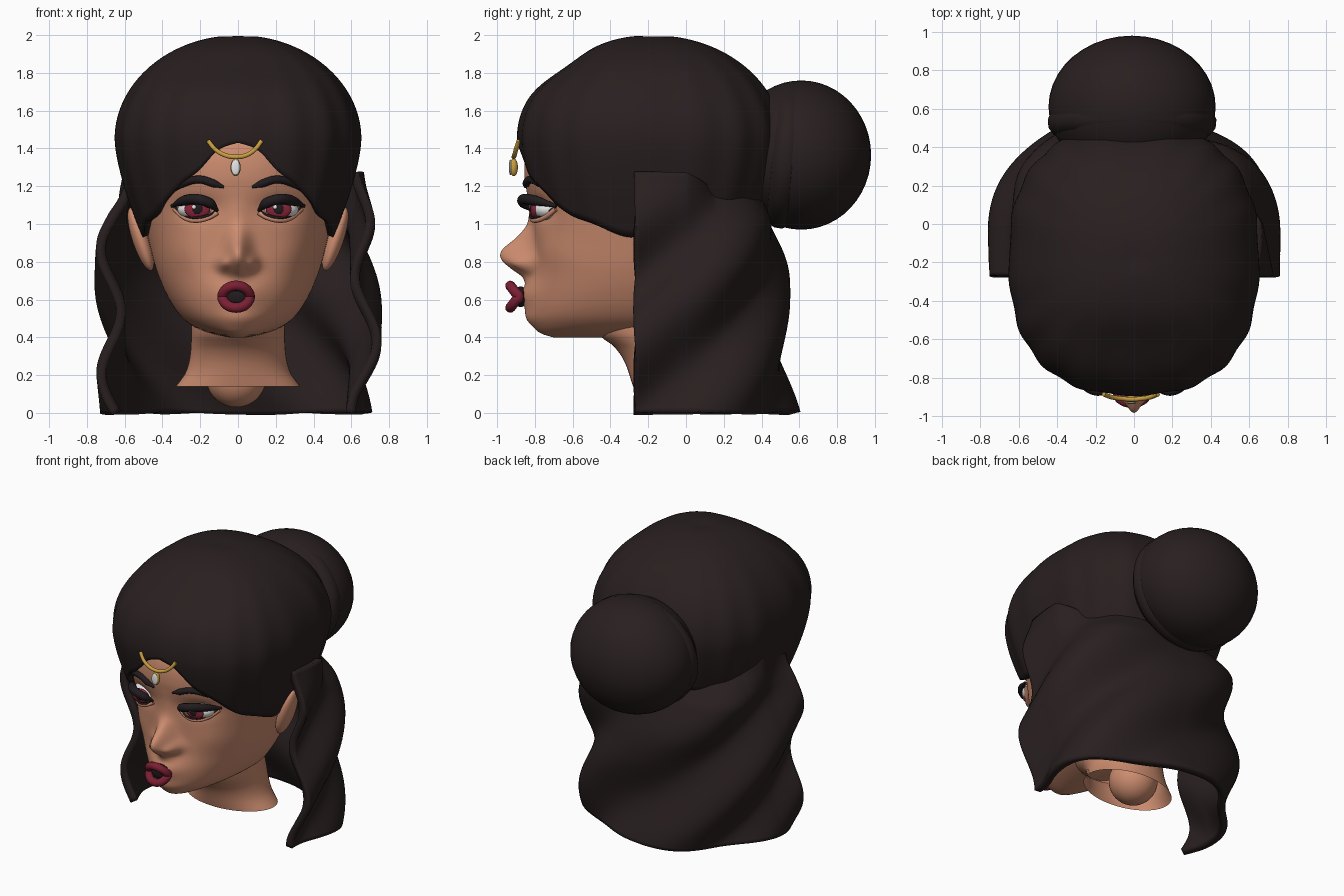
import bpy, bmesh, math
from math import sin, cos, pi, exp, sqrt
from mathutils import Matrix

if "Cube" in bpy.data.objects:
    bpy.data.objects.remove(bpy.data.objects["Cube"])


def material(name, *rgb):
    m = bpy.data.materials.new(name)
    m.use_nodes = True
    m.diffuse_color = (*rgb, 1)
    m.node_tree.nodes["Principled BSDF"].inputs["Base Color"].default_value = (*rgb, 1)
    return m


HAIR = material("dark brown hair", .022, .014, .014)
SKIN = material("warm skin", .61, .265, .16)
LIPS = material("wine lips", .2, .014, .033)
LASH = material("lash black", .015, .011, .013)
GOLD = material("gold", .58, .34, .05)
WHITE = material("white", .8, .8, .8)
IRIS = material("red iris", .25, .018, .04)


def ease(keys, t):
    """Smooth curve through (position, value) keys."""
    if t <= keys[0][0]:
        return keys[0][1]
    if t >= keys[-1][0]:
        return keys[-1][1]
    i = max(k for k in range(len(keys) - 1) if keys[k][0] <= t)

    def slope(k):
        a, b = keys[max(k - 1, 0)], keys[min(k + 1, len(keys) - 1)]
        return (b[1] - a[1]) / (b[0] - a[0])
    (t0, v0), (t1, v1) = keys[i], keys[i + 1]
    d = t1 - t0
    u = (t - t0) / d
    return (v0 * (1 + 2 * u) * (1 - u) ** 2 + v1 * u * u * (3 - 2 * u)
            + d * u * (1 - u) * (slope(i) * (1 - u) - slope(i + 1) * u))


def spow(v, p):
    return math.copysign(abs(v) ** p, v)


def finish(name, bm, mat):
    bmesh.ops.remove_doubles(bm, verts=bm.verts, dist=1e-5)
    bmesh.ops.recalc_face_normals(bm, faces=bm.faces)
    me = bpy.data.meshes.new(name)
    bm.to_mesh(me)
    bm.free()
    me.materials.append(mat)
    me.shade_smooth()
    ob = bpy.data.objects.new(name, me)
    bpy.context.collection.objects.link(ob)
    return ob


def loft(name, rings, mat, closed=True, caps=False):
    bm = bmesh.new()
    rows = [[bm.verts.new(p) for p in r] for r in rings]
    n = len(rows[0])
    for a, b in zip(rows, rows[1:]):
        for i in range(n if closed else n - 1):
            j = (i + 1) % n
            bm.faces.new((a[i], a[j], b[j], b[i]))
    if caps:
        bm.faces.new(rows[0])
        bm.faces.new(rows[-1])
    return finish(name, bm, mat)


def ball(name, loc, radii, mat, tilt=0):
    bm = bmesh.new()
    m = Matrix.Translation(loc) @ Matrix.Rotation(tilt, 4, 'Y') @ Matrix.Diagonal((*radii, 1))
    bmesh.ops.create_uvsphere(bm, u_segments=40, v_segments=24, radius=1, matrix=m)
    return finish(name, bm, mat)


def tube(name, pts, r, mat, closed=False, taper=False):
    """Round tube along a smooth path, optionally thinning at its ends."""
    cu = bpy.data.curves.new(name, 'CURVE')
    cu.dimensions = '3D'
    cu.bevel_depth = r
    cu.bevel_resolution = 4
    cu.use_fill_caps = True
    sp = cu.splines.new('BEZIER')
    sp.bezier_points.add(len(pts) - 1)
    sp.use_cyclic_u = closed
    for i, (bp, p) in enumerate(zip(sp.bezier_points, pts)):
        bp.co = p
        bp.handle_left_type = bp.handle_right_type = 'AUTO'
        bp.radius = .3 if taper and i in (0, len(pts) - 1) else 1
    ob = bpy.data.objects.new(name, cu)
    bpy.context.collection.objects.link(ob)
    cu.materials.append(mat)
    bpy.ops.object.select_all(action='DESELECT')
    ob.select_set(True)
    bpy.context.view_layer.objects.active = ob
    bpy.ops.object.convert(target='MESH')
    bpy.context.object.data.shade_smooth()


# Head: stacked superellipse rings with soft bumps for the features
N = 2.2
WIDTH = [(.4, .06), (.42, .15), (.46, .24), (.52, .31), (.62, .375), (.75, .43), (.9, .47),
         (1.08, .51), (1.25, .53), (1.4, .52), (1.55, .47), (1.7, .35)]
FRONT = [(.4, .5), (.42, .56), (.46, .59), (.52, .615), (.62, .615), (.75, .605), (.9, .605),
         (1.08, .62), (1.25, .655), (1.4, .64), (1.55, .56), (1.7, .4)]
BACK = [(.4, .05), (.5, .18), (.62, .3), (.75, .4), (.95, .48), (1.5, .48), (1.7, .35)]
NOSE = [(.68, 0), (.72, .04), (.76, .11), (.81, .172), (.86, .172), (.93, .09), (1, .03), (1.1, .01), (1.2, 0)]


def bump(x, z, cx, cz, sx, sz):
    return exp(-((x - cx) / sx) ** 2 - ((z - cz) / sz) ** 2)


def features(x, z):
    ax = abs(x)
    nose_w = .058 + .022 * bump(0, z, 0, .79, 1, .06)
    return (ease(NOSE, z) * exp(-(x / nose_w) ** 2)
            + .04 * bump(ax, z, .075, .79, .03, .035)
            + .055 * bump(x, z, 0, .63, .13, .09)
            + .03 * bump(x, z, 0, .49, .12, .06)
            - .035 * bump(ax, z, .22, 1.08, .1, .06)
            + .015 * bump(ax, z, .3, .85, .1, .1))


def face_y(x, z):
    side = max(0, 1 - (abs(x) / ease(WIDTH, z)) ** N)
    return -.2 - ease(FRONT, z) * side ** (1 / N) - features(x, z)


rings = []
for i in range(101):
    z = .4 + 1.3 * i / 100
    ring = []
    for k in range(160):
        u = 2 * pi * k / 160 - pi
        a = u - .5 * sin(u)
        x = ease(WIDTH, z) * spow(sin(a), 2 / N)
        y = face_y(x, z) if cos(a) > 0 else -.2 + ease(BACK, z) * abs(cos(a)) ** (2 / N)
        ring.append((x, y, z))
    rings.append(ring)
loft("head", rings, SKIN, caps=True)

# Neck, open below, with a rounded plug inside it
rings = []
for i in range(17):
    z = .14 + .5 * i / 16
    w = ease([(.14, .33), (.22, .275), (.35, .25), (.64, .25)], z)
    f = ease([(.14, -.28), (.28, -.33), (.36, -.39), (.42, -.47), (.64, -.5)], z)
    rings.append([(w * sin(t), (f + .15) / 2 - (.15 - f) / 2 * cos(t), z)
                  for t in (2 * pi * k / 48 for k in range(48))])
loft("neck", rings, SKIN)
ball("neck_plug", (-.01, -.02, .19), (.16, .16, .16), SKIN)

# Hair cap: dome whose lower edge follows the hairline
HAIRLINE = [(0, 1.43), (6, 1.39), (15, 1.28), (25, 1.21), (40, 1.1), (50, 1.04), (63, 1),
            (81, .93), (90, .96), (105, 1.08), (120, 1.1), (180, 1.07)]
rings = []
for i in range(41):
    ring = []
    for k in range(192):
        a = 2 * pi * k / 192 - pi
        low = ease(HAIRLINE, abs(math.degrees(a)))
        z = low + (2 - low) * cos(i / 40 * pi / 2)
        f = sqrt(max(0, 1 - ((z - 1.45) / .55) ** 2)) if z > 1.45 else 1 - .6 * (1.45 - z) ** 1.5
        f *= 1 + .008 * cos(17 * a) * min(1, f * f)
        depth = .71 - .085 * bump(0, z, 0, 1.87, 1, .12) * max(0, cos(a)) if cos(a) > 0 else .69
        dip = .01 * exp(-(i / 2) ** 2)
        ring.append((.65 * f * spow(sin(a), .8), -.18 - depth * f * spow(cos(a), .8), z - dip))
    rings.append(ring)
cap = loft("hair_cap", rings, HAIR)
shell = cap.modifiers.new("thickness", 'SOLIDIFY')
shell.thickness, shell.offset = .035, -1

# Long back hair: sheet wrapped around the back, with steep spiral folds
SPREAD = [(0, .65), (.3, .675), (.8, .675), (1, .66), (1.27, .62)]
REACH = [(0, .6), (.3, .55), (.6, .54), (.8, .54), (1, .5), (1.27, .44)]
rings = []
for i in range(57):
    ring = []
    for k in range(141):
        s = k / 70 - 1
        flap = ease([(.58, 0), (.76, 1)], abs(s))
        z = (1.18 + .09 * flap) * i / 56
        fold = cos(2 * pi * (z - .625 + .97 * s) / .7) * ease([(0, 1), (.9, 1), (1.2, .4)], z)
        tuck = .07 * (1 - flap) * ease([(1, 0), (1.18, 1)], z)
        w = ease(SPREAD, z) + .055 * fold - tuck
        if s < 0:
            w -= .05 * ease([(1.05, 0), (1.27, 1)], z)
        t = max(-1, min(1, s / .8)) * pi / 2
        y = -.05 + (ease(REACH, z) + .035 * fold - tuck) * cos(t) ** .9 - max(0, abs(s) - .8) * 1.1
        ring.append((w * spow(sin(t), .9), y, z))
    rings.append(ring)
sheet = loft("back_hair", rings, HAIR, closed=False)
shell = sheet.modifiers.new("thickness", 'SOLIDIFY')
shell.thickness, shell.offset = .05, 0

# Bun with a wrapped strand at its base
ball("bun", (-.01, .61, 1.365), (.435, .37, .395), HAIR)
tube("bun_wrap", [(-.01 + .36 * cos(t), .53 + .03 * sin(t), 1.365 + .31 * sin(t))
                  for t in (2 * pi * k / 12 for k in range(12))], .08, HAIR, closed=True)

# Mouth
tube("lips", [(-.01 + .072 * cos(t), -.885 - .045 * abs(sin(t)), .615 + .058 * sin(t))
              for t in (2 * pi * k / 16 for k in range(16))], .027, LIPS, closed=True)
ball("mouth_opening", (-.01, -.875, .615), (.075, .035, .055), LASH)


def on_face(side, pts, lift, bulge=0):
    n = len(pts) - 1
    return [(side * x, face_y(x, z) - lift - bulge * sin(pi * i / n), z) for i, (x, z) in enumerate(pts)]


# Eyes, brows and ears, one set per side
for side, tag in ((1, "left"), (-1, "right")):
    ball(tag + "_eyeball", (side * .22, -.73, 1.078), (.1, .085, .058), WHITE)
    ball(tag + "_iris", (side * .215, -.8, 1.078), (.068, .022, .05), IRIS)
    ball(tag + "_pupil", (side * .215, -.817, 1.08), (.028, .01, .028), LASH)
    ball(tag + "_glint", (side * .215 - .018, -.824, 1.09), (.011, .006, .011), WHITE)
    tube(tag + "_upper_lash", on_face(side, [(.11, 1.07), (.15, 1.11), (.21, 1.13), (.28, 1.125), (.35, 1.095)],
                                      .012, .078), .028, LASH, taper=True)
    tube(tag + "_lower_lid", on_face(side, [(.11, 1.06), (.16, 1.033), (.22, 1.02), (.28, 1.033), (.335, 1.08)],
                                     .005, .045), .014, SKIN)
    tube(tag + "_lower_lash", on_face(side, [(.115, 1.066), (.16, 1.045), (.22, 1.034), (.28, 1.045), (.335, 1.088)],
                                      .008, .058), .007, LASH)
    tube(tag + "_brow", on_face(side, [(.075, 1.195), (.13, 1.215), (.2, 1.235), (.29, 1.215), (.385, 1.145)],
                                .008), .021, LASH, taper=True)
    ball(tag + "_ear", (side * .515, -.18, .92), (.045, .08, .175), SKIN, side * .32)

# Forehead ornament
tube("circlet", [(-.158, -.885, 1.44), (-.12, -.9, 1.395), (-.07, -.908, 1.365), (-.013, -.912, 1.355),
                 (.045, -.908, 1.365), (.09, -.9, 1.395), (.125, -.885, 1.44)], .012, GOLD)
ball("pendant_setting", (-.013, -.912, 1.3), (.027, .022, .047), GOLD)
ball("pendant_pearl", (-.013, -.93, 1.3), (.024, .008, .041), WHITE)
